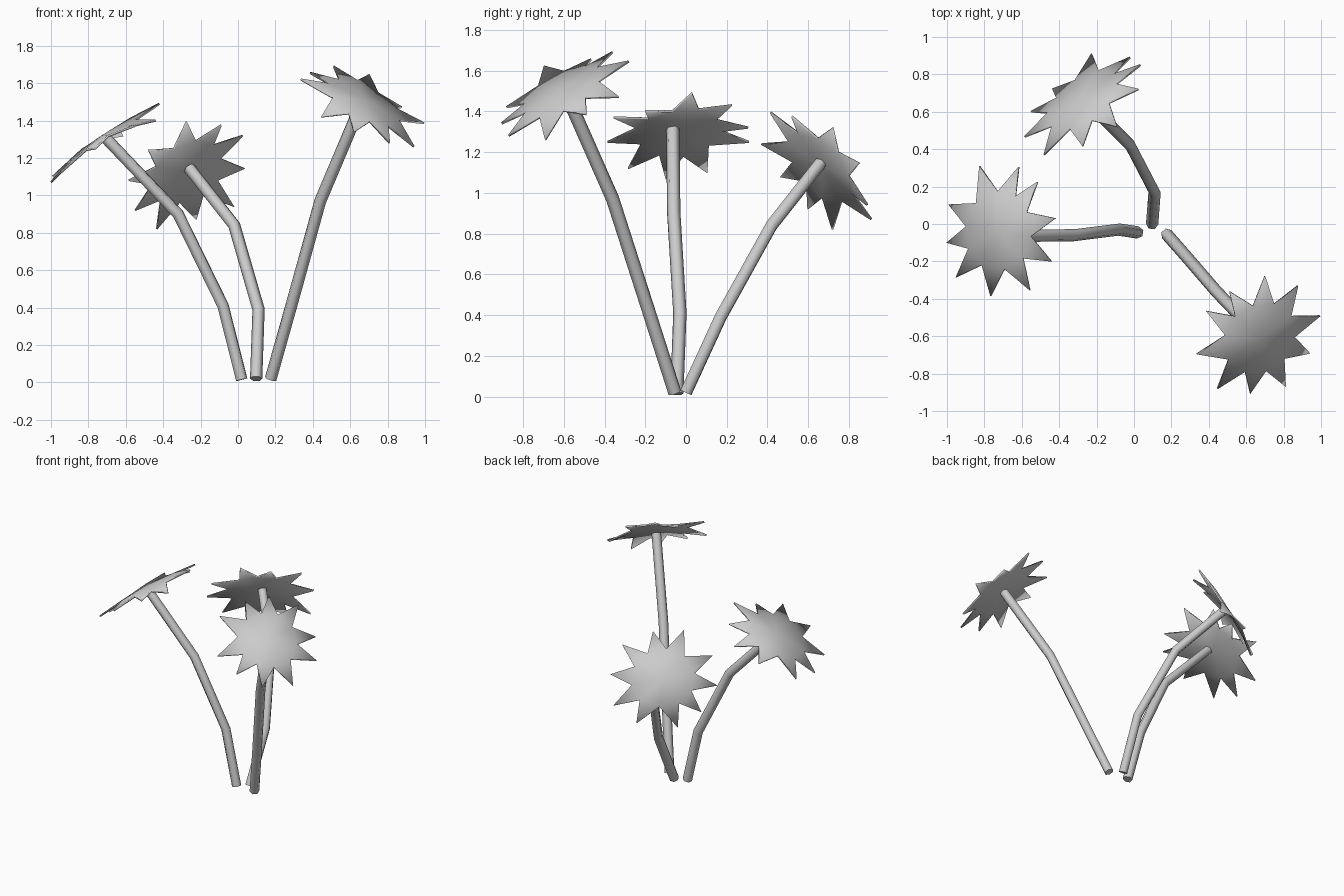
import bpy, bmesh
from mathutils import Vector

if "Cube" in bpy.data.objects:
    bpy.data.objects.remove(bpy.data.objects["Cube"])


def stem(name, points, radius=0.033):
    # Hexagonal tube bent along a few points
    cu = bpy.data.curves.new(name, 'CURVE')
    cu.dimensions = '3D'
    cu.bevel_depth = radius
    cu.bevel_resolution = 1
    cu.use_fill_caps = True
    sp = cu.splines.new('POLY')
    sp.points.add(len(points) - 1)
    for p, co in zip(sp.points, points):
        p.co = (*co, 1)
    ob = bpy.data.objects.new(name, cu)
    bpy.context.collection.objects.link(ob)


def star_flower(name, tips, dome=0.04, inner=0.61):
    # Shallow domed star: centre fan to the petal roots, then pointed petals
    tips = [Vector(t) for t in tips]
    n = len(tips)
    centre = sum(tips, Vector()) / n
    normal = sum(((tips[i] - centre).cross(tips[(i + 1) % n] - centre)
                  for i in range(n)), Vector()).normalized()
    if normal.z < 0:
        tips.reverse()
        normal = -normal
    bm = bmesh.new()
    apex = bm.verts.new(centre + normal * dome)
    outer = [bm.verts.new(t) for t in tips]
    roots = []
    for i in range(n):
        mid = (tips[i] + tips[(i + 1) % n]) / 2
        roots.append(bm.verts.new(centre.lerp(mid, inner) + normal * dome * 0.6))
    for i in range(n):
        bm.faces.new((apex, roots[i - 1], roots[i]))
        bm.faces.new((roots[i - 1], outer[i], roots[i]))
    for f in bm.faces:
        f.smooth = True
    me = bpy.data.meshes.new(name)
    bm.to_mesh(me)
    bm.free()
    ob = bpy.data.objects.new(name, me)
    bpy.context.collection.objects.link(ob)
    mod = ob.modifiers.new("thickness", 'SOLIDIFY')
    mod.thickness = 0.012
    mod.offset = 0


# Left flower
stem("left_stem", [(0.02, -0.045, 0.015), (-0.08, -0.03, 0.41),
                   (-0.32, -0.06, 0.90), (-0.71, -0.065, 1.31)])
star_flower("left_flower", [
    (-0.825, 0.31, 1.25), (-0.615, 0.305, 1.32), (-0.515, 0.225, 1.43),
    (-0.42, 0.03, 1.49), (-0.44, -0.20, 1.40), (-0.555, -0.355, 1.37),
    (-0.765, -0.385, 1.25), (-0.95, -0.285, 1.12), (-1.0, -0.10, 1.07),
    (-0.99, 0.105, 1.10)])

# Back flower
stem("back_stem", [(0.097, 0.0, 0.02), (0.11, 0.17, 0.39),
                   (-0.02, 0.42, 0.84), (-0.26, 0.66, 1.145)])
star_flower("back_flower", [
    (-0.275, 0.415, 1.395), (-0.09, 0.52, 1.375), (0.025, 0.72, 1.32),
    (0.035, 0.85, 1.145), (-0.02, 0.89, 0.94), (-0.225, 0.91, 0.87),
    (-0.435, 0.72, 0.82), (-0.55, 0.60, 0.92), (-0.585, 0.465, 1.08),
    (-0.48, 0.37, 1.24)])

# Right flower
stem("right_stem", [(0.175, -0.055, 0.02), (0.285, -0.18, 0.41),
                    (0.44, -0.36, 0.97), (0.66, -0.59, 1.49)])
star_flower("right_flower", [
    (0.70, -0.28, 1.645), (0.875, -0.33, 1.47), (0.995, -0.49, 1.385),
    (0.94, -0.69, 1.26), (0.81, -0.87, 1.28), (0.62, -0.905, 1.34),
    (0.445, -0.88, 1.42), (0.335, -0.695, 1.62), (0.385, -0.465, 1.655),
    (0.51, -0.36, 1.69)])
